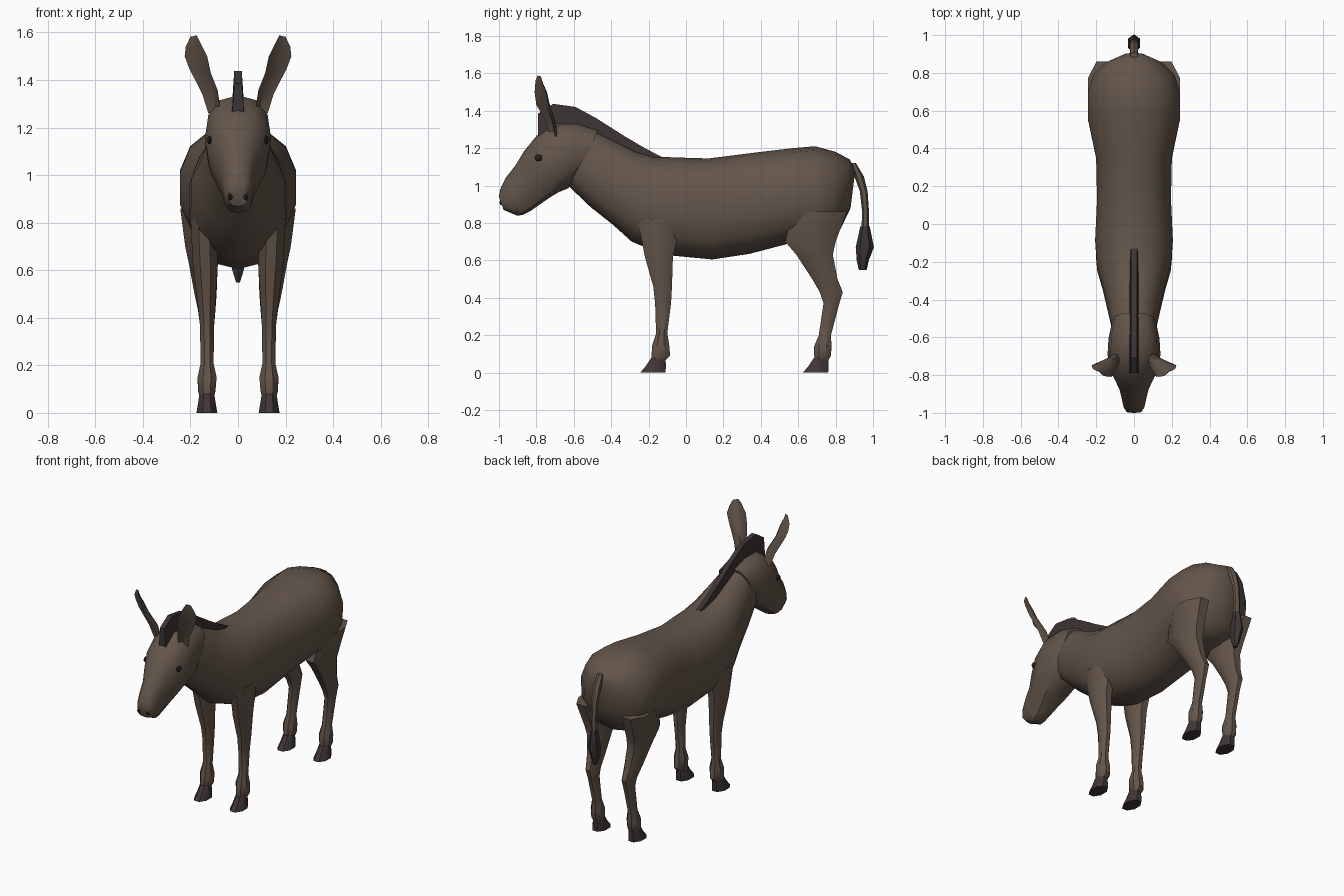
import bpy, bmesh, math
from mathutils import Vector


def material(name, rgb):
    m = bpy.data.materials.new(name)
    m.diffuse_color = (*rgb, 1)
    return m


COAT = material("brown coat", (0.125, 0.092, 0.070))
DARK = material("dark hair", (0.045, 0.033, 0.033))
HOOF = material("hoof", (0.050, 0.036, 0.036))
EYE = material("eye and nostril", (0.020, 0.015, 0.015))


def finish(name, bm, mat, mirror=False, angle=38):
    bmesh.ops.recalc_face_normals(bm, faces=bm.faces)
    me = bpy.data.meshes.new(name)
    bm.to_mesh(me)
    bm.free()
    me.materials.append(mat)
    me.shade_smooth()
    me.set_sharp_from_angle(angle=math.radians(angle))
    ob = bpy.data.objects.new(name, me)
    bpy.context.collection.objects.link(ob)
    if mirror:
        mod = ob.modifiers.new("mirror", 'MIRROR')
        mod.use_mirror_merge = False
    return ob


def loft(name, rings, mat, mirror=False, angle=38):
    """Skin a list of equal-length point rings and cap both ends."""
    bm = bmesh.new()
    vr = [[bm.verts.new(p) for p in r] for r in rings]
    n = len(vr[0])
    for a, b in zip(vr, vr[1:]):
        for i in range(n):
            j = (i + 1) % n
            bm.faces.new((a[i], a[j], b[j], b[i]))
    bm.faces.new(vr[0])
    bm.faces.new(vr[-1])
    return finish(name, bm, mat, mirror, angle)


def curve(v, p):
    return math.copysign(abs(v) ** p, v)


def torso_ring(ty, tz, by, bz, w, n=14, p=0.88):
    """Ring in the plane through a top and a bottom point of the side profile."""
    top, bot = Vector((0, ty, tz)), Vector((0, by, bz))
    mid, up = (top + bot) / 2, (top - bot) / 2
    out = []
    for i in range(n):
        t = 2 * math.pi * i / n
        out.append(mid + up * curve(math.cos(t), p) + Vector((w * curve(math.sin(t), p), 0, 0)))
    return out


def leg_ring(z, y0, y1, x0, x1, n=8):
    """Horizontal ring fitted to a y range and an x range."""
    out = []
    for i in range(n):
        t = 2 * math.pi * (i + 0.5) / n
        k = 1 / math.cos(math.pi / n)
        out.append(((x0 + x1) / 2 + (x1 - x0) / 2 * k * math.cos(t),
                    (y0 + y1) / 2 + (y1 - y0) / 2 * k * math.sin(t), z))
    return out


# Body and neck
loft("body", [torso_ring(*r) for r in [
    (-0.54, 1.32, -0.63, 1.00, 0.11),
    (-0.40, 1.25, -0.51, 0.885, 0.14),
    (-0.27, 1.185, -0.39, 0.79, 0.17),
    (-0.17, 1.155, -0.29, 0.70, 0.20),
    (-0.05, 1.15, -0.12, 0.63, 0.21),
    (0.12, 1.145, 0.14, 0.605, 0.20),
    (0.36, 1.175, 0.34, 0.635, 0.205),
    (0.57, 1.20, 0.55, 0.69, 0.25),
    (0.69, 1.21, 0.70, 0.69, 0.25),
    (0.80, 1.18, 0.77, 0.71, 0.22),
    (0.875, 1.14, 0.825, 0.765, 0.15),
    (0.905, 1.08, 0.88, 0.88, 0.06)]], COAT)

# Head
loft("head", [torso_ring(*r, n=12, p=0.82) for r in [
    (-0.47, 1.30, -0.56, 1.07, 0.115),
    (-0.58, 1.335, -0.63, 0.985, 0.135),
    (-0.70, 1.335, -0.68, 0.965, 0.14),
    (-0.80, 1.265, -0.73, 0.935, 0.13),
    (-0.865, 1.185, -0.78, 0.90, 0.102),
    (-0.91, 1.11, -0.83, 0.865, 0.078),
    (-0.965, 1.04, -0.875, 0.842, 0.066),
    (-0.993, 0.98, -0.905, 0.84, 0.060),
    (-1.0, 0.94, -0.975, 0.87, 0.042)]], COAT)

# Legs
loft("front_leg", [leg_ring(*r) for r in [
    (0.82, -0.26, -0.02, 0.09, 0.20),
    (0.62, -0.22, -0.07, 0.085, 0.19),
    (0.46, -0.175, -0.075, 0.095, 0.17),
    (0.37, -0.165, -0.08, 0.10, 0.16),
    (0.21, -0.16, -0.10, 0.103, 0.157),
    (0.15, -0.18, -0.09, 0.09, 0.17),
    (0.09, -0.185, -0.085, 0.095, 0.168),
    (0.065, -0.18, -0.11, 0.102, 0.16)]], COAT, True)
loft("hind_leg", [leg_ring(*r) for r in [
    (0.86, 0.57, 0.86, 0.09, 0.243),
    (0.70, 0.53, 0.80, 0.085, 0.222),
    (0.63, 0.59, 0.785, 0.085, 0.207),
    (0.50, 0.675, 0.81, 0.09, 0.183),
    (0.43, 0.715, 0.838, 0.095, 0.168),
    (0.37, 0.735, 0.82, 0.10, 0.16),
    (0.20, 0.71, 0.775, 0.103, 0.157),
    (0.14, 0.685, 0.778, 0.092, 0.17),
    (0.09, 0.685, 0.775, 0.095, 0.168),
    (0.065, 0.69, 0.76, 0.102, 0.16)]], COAT, True)

# Hooves
for name, y in (("front_hoof", 0.0), ("hind_hoof", 0.87)):
    loft(name, [leg_ring(*r) for r in [
        (0.08, y - 0.185, y - 0.11, 0.10, 0.162),
        (0.035, y - 0.215, y - 0.107, 0.093, 0.169),
        (0.0, y - 0.245, y - 0.11, 0.087, 0.175)]], HOOF, True)


# Ears: crescent sections, hollow side facing forward and outward
def ear_ring(cx, cy, cz, half, depth, tilt):
    wide = Vector((0.83, 0.55, 0))
    back = Vector((-0.5, 0.75, 0))
    section = [(-1, 0), (-0.6, 0.6), (0, 1), (0.6, 0.6), (1, 0), (0, 0.45)]
    return [Vector((cx, cy, cz)) + wide * half * a + back * depth * b + Vector((0, 0, tilt * a))
            for a, b in section]


loft("ear", [ear_ring(*r) for r in [
    (0.100, -0.715, 1.27, 0.030, 0.040, -0.01),
    (0.118, -0.735, 1.35, 0.038, 0.045, -0.01),
    (0.160, -0.770, 1.44, 0.055, 0.045, 0.01),
    (0.177, -0.778, 1.50, 0.057, 0.035, 0.0),
    (0.190, -0.785, 1.55, 0.036, 0.022, -0.01),
    (0.187, -0.785, 1.585, 0.016, 0.008, -0.003)]], COAT, True, 45)

# Mane: tapered upright strip along the neck
mane = [(-0.79, 1.385, 1.26), (-0.71, 1.437, 1.30), (-0.59, 1.42, 1.30), (-0.48, 1.36, 1.27),
        (-0.33, 1.265, 1.19), (-0.22, 1.20, 1.14), (-0.13, 1.153, 1.12)]
loft("mane", [[(-0.025, y, b), (-0.016, y, t), (0.016, y, t), (0.025, y, b)]
              for y, t, b in mane], DARK)


# Tail and its tuft
def tail_ring(y, z, rx, ry):
    return leg_ring(z, y - ry, y + ry, -rx, rx, 6)


loft("tail", [tail_ring(*r) for r in [
    (0.895, 1.12, 0.018, 0.012), (0.925, 1.05, 0.022, 0.022),
    (0.95, 0.97, 0.019, 0.018), (0.96, 0.86, 0.017, 0.016),
    (0.957, 0.75, 0.017, 0.017)]], COAT)
loft("tail_tuft", [tail_ring(*r) for r in [
    (0.957, 0.78, 0.018, 0.022), (0.956, 0.67, 0.032, 0.042),
    (0.945, 0.60, 0.024, 0.028), (0.945, 0.548, 0.008, 0.018)]], DARK)


# Eyes and nostrils: small flattened beads
def bead(name, loc, size):
    bm = bmesh.new()
    bmesh.ops.create_uvsphere(bm, u_segments=8, v_segments=6, radius=1)
    for v in bm.verts:
        v.co = Vector([c * s + l for c, s, l in zip(v.co, size, loc)])
    finish(name, bm, EYE, True)


bead("eye", (0.120, -0.788, 1.148), (0.010, 0.022, 0.018))
bead("nostril", (0.033, -0.985, 0.910), (0.011, 0.012, 0.015))
